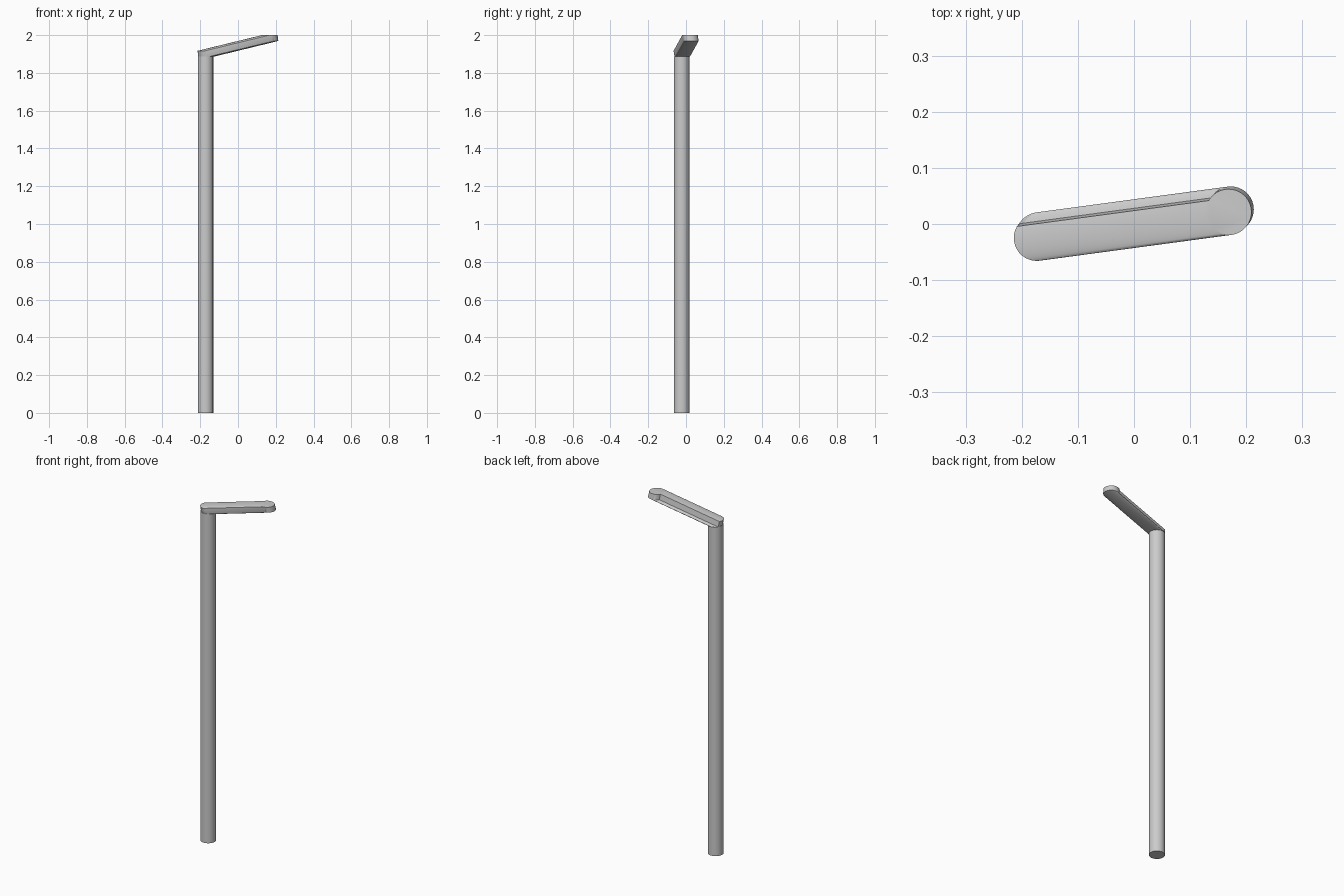
import bpy, bmesh, math
from mathutils import Vector

if "Cube" in bpy.data.objects:
    bpy.data.objects.remove(bpy.data.objects["Cube"])

R, N = 0.041, 36                        # tube radius and sides
LOW = Vector((-0.169, -0.020, 1.886))   # lower disc at the pole top
LIFT = Vector((-0.0042, -0.0048, 0.031))  # slightly leaning thickness of the arm
SWEEP = Vector((0.3415, 0.046, 0.083))  # travel of the arm
POLE = Vector((-0.172, -0.0235, 0.0))


def ring(center, angles):
    return [center + Vector((R * math.cos(math.radians(a)), R * math.sin(math.radians(a)), 0)) for a in angles]


def finish(bm, name):
    bmesh.ops.remove_doubles(bm, verts=bm.verts, dist=1e-5)
    bmesh.ops.recalc_face_normals(bm, faces=bm.faces)
    me = bpy.data.meshes.new(name)
    bm.to_mesh(me)
    bm.free()
    ob = bpy.data.objects.new(name, me)
    bpy.context.collection.objects.link(ob)
    bpy.ops.object.select_all(action='DESELECT')
    ob.select_set(True)
    bpy.context.view_layer.objects.active = ob
    bpy.ops.object.shade_smooth_by_angle(angle=math.radians(30))
    return ob


def quads(bm, a, b, closed=False):
    n = len(a)
    for i in range(n if closed else n - 1):
        j = (i + 1) % n
        bm.faces.new([bm.verts.new(p) for p in (a[i], a[j], b[j], b[i])])


def face(bm, pts):
    bm.faces.new([bm.verts.new(p) for p in pts])


# Upright pole
bm = bmesh.new()
angles = range(0, 360, 360 // N)
base = ring(POLE, angles)
top = ring(POLE + Vector((0, 0, LOW.z + 0.002)), angles)
quads(bm, base, top, True)
face(bm, base)
face(bm, top)
finish(bm, "pole")

# Slanted arm: a thin disc swept sideways, back part on a lower step
bm = bmesh.new()
low_angles = range(-80, 151, 10)
high_angles = range(150, 281, 10)
start = ring(LOW, low_angles) + ring(LOW + LIFT, high_angles)
end = [p + SWEEP for p in start]
quads(bm, start, end, True)
# rounded wall and underside at the pole end
quads(bm, ring(LOW, high_angles), ring(LOW + LIFT, high_angles))
face(bm, ring(LOW, range(-80, 280, 10)))
# rounded wall and flat top at the free end
tip = LOW + SWEEP
quads(bm, ring(tip, low_angles), ring(tip + LIFT, low_angles))
face(bm, ring(tip + LIFT, range(-80, 280, 10)))
finish(bm, "arm")
